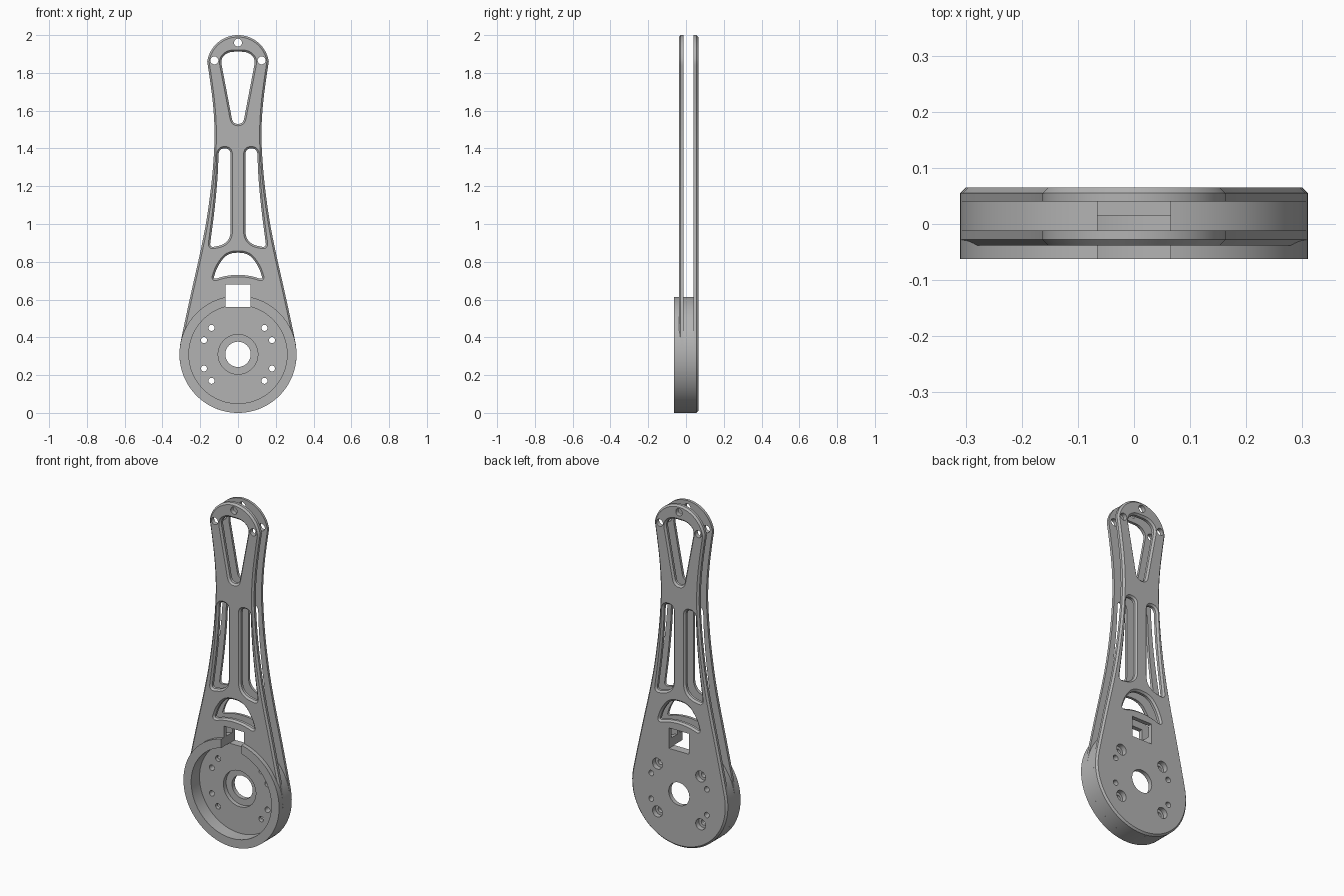
import bpy, bmesh, math
from mathutils import Vector

if "Cube" in bpy.data.objects:
    bpy.data.objects.remove(bpy.data.objects["Cube"])

HUB_Z, HUB_R, CHAMFER = 0.31, 0.31, 0.01

metal = bpy.data.materials.new("grey metal")
metal.use_nodes = True
GREY = (0.45, 0.45, 0.45, 1)
metal.diffuse_color = GREY
metal.node_tree.nodes["Principled BSDF"].inputs["Base Color"].default_value = GREY


def arc(cx, cz, r, a0, a1, n):
    steps = [math.radians(a0 + (a1 - a0) * i / n) for i in range(n + 1)]
    return [Vector((cx + r * math.cos(a), cz + r * math.sin(a))) for a in steps]


def spline(pts, n=5):
    """Smooth open curve through the points."""
    p = [Vector(q) for q in pts]
    p = [2 * p[0] - p[1]] + p + [2 * p[-1] - p[-2]]
    out = []
    for a, b, c, d in zip(p, p[1:], p[2:], p[3:]):
        for i in range(n):
            t = i / n
            out.append((2 * b + (c - a) * t + (2 * a - 5 * b + 4 * c - d) * t * t
                        + (3 * b - a - 3 * c + d) * t ** 3) / 2)
    return out + [p[-2]]


def rounded(corners, n=7):
    """Closed polygon whose corners (x, z, cut) are rounded."""
    out = []
    for i, (x, z, cut) in enumerate(corners):
        v = Vector((x, z))
        a = Vector(corners[i - 1][:2]) - v
        b = Vector(corners[(i + 1) % len(corners)][:2]) - v
        a = v + a.normalized() * min(cut, a.length * 0.48)
        b = v + b.normalized() * min(cut, b.length * 0.48)
        for k in range(n + 1):
            t = k / n
            out.append(a * (1 - t) ** 2 + v * 2 * t * (1 - t) + b * t * t)
    return out


def mirror(loop):
    return [Vector((-p.x, p.y)) for p in reversed(loop)]


def offset(loop, d):
    """Shift a loop to the left of its direction of travel."""
    out = []
    for i, p in enumerate(loop):
        a = (p - loop[i - 1]).normalized()
        b = (loop[(i + 1) % len(loop)] - p).normalized()
        n = Vector((-a.y - b.y, a.x + b.x)).normalized()
        out.append(p + n * d / max(0.5, n.dot(Vector((-a.y, a.x)))))
    return out


def finish(name, bm):
    bmesh.ops.recalc_face_normals(bm, faces=bm.faces)
    mesh = bpy.data.meshes.new(name)
    bm.to_mesh(mesh)
    bm.free()
    mesh.materials.append(metal)
    ob = bpy.data.objects.new(name, mesh)
    bpy.context.collection.objects.link(ob)
    return ob


def plate(name, outline, windows, inner_y, outer_y):
    """Flat plate with windows, chamfered on its outer face."""
    bm = bmesh.new()
    mid_y = outer_y - math.copysign(CHAMFER, outer_y - inner_y)
    caps = [[], []]
    for loop in [outline] + [list(reversed(w)) for w in windows]:
        layers = [(inner_y, loop), (mid_y, loop), (outer_y, offset(loop, CHAMFER))]
        rings = [[bm.verts.new((p.x, y, p.y)) for p in pts] for y, pts in layers]
        for r0, r1 in zip(rings, rings[1:]):
            for i in range(len(loop)):
                bm.faces.new((r0[i - 1], r0[i], r1[i], r1[i - 1]))
        for cap, ring in zip(caps, (rings[0], rings[2])):
            cap += [bm.edges.get((ring[i - 1], ring[i])) for i in range(len(ring))]
    for cap in caps:
        bmesh.ops.triangle_fill(bm, edges=cap, use_beauty=True, normal=(0, -1, 0))
    return finish(name, bm)


def lathe(name, profile, n=96):
    """Closed (radius, y) profile turned about the hub axis."""
    bm = bmesh.new()
    rings = []
    for r, y in profile:
        rings.append([bm.verts.new((p.x, y, p.y)) for p in arc(0, HUB_Z, r, 0, 360, n)[:-1]])
    for j in range(len(rings)):
        for i in range(n):
            bm.faces.new((rings[j - 1][i - 1], rings[j - 1][i], rings[j][i], rings[j][i - 1]))
    return finish(name, bm)


def prism(loop, y0=-0.2, y1=0.2):
    """Cutter running through the plates along y."""
    bm = bmesh.new()
    a, b = [[bm.verts.new((p.x, y, p.y)) for p in loop] for y in (y0, y1)]
    bm.faces.new(a)
    bm.faces.new(b)
    for i in range(len(loop)):
        bm.faces.new((a[i - 1], a[i], b[i], b[i - 1]))
    ob = finish("cutter", bm)
    ob.hide_render = True
    return ob


def drill(x, z, r, n=24, **depth):
    return prism(arc(x, z, r, 0, 360, n)[:-1], **depth)


def cut(ob, cutters):
    for c in cutters:
        mod = ob.modifiers.new("cut", 'BOOLEAN')
        mod.operation, mod.solver, mod.object = 'DIFFERENCE', 'EXACT', c
    bpy.context.view_layer.update()
    graph = bpy.context.evaluated_depsgraph_get()
    mesh = bpy.data.meshes.new_from_object(ob.evaluated_get(graph))
    ob.modifiers.clear()
    ob.data = mesh


# Arm outline: waisted sides between a round tip and the hub circle
side = spline([(0.305, 0.37), (0.282, 0.48), (0.245, 0.65), (0.2, 0.85), (0.167, 1.02),
               (0.14, 1.22), (0.126, 1.4), (0.125, 1.52), (0.133, 1.64), (0.148, 1.76),
               (0.163, 1.86)])
tip = arc(0, 1.835, 0.165, 9, 171, 36)[1:-1]
hub = arc(0, HUB_Z, HUB_R, 169, 371, 60)[1:-1]
outline = side + tip + mirror(side) + hub

# Windows: tapered top opening, two long slots, low arch
top_half = [(0.027, 1.53, 0.03), (0.093, 1.875, 0.035), (0.05, 1.912, 0.03)]
top_window = rounded(top_half + [(-x, z, c) for x, z, c in reversed(top_half)])
slot = rounded([(0.039, 0.93, 0.04), (0.075, 0.89, 0.03), (0.15, 0.875, 0.025),
                (0.123, 1.08, 0.08), (0.107, 1.25, 0.08), (0.102, 1.4, 0.035),
                (0.039, 1.4, 0.035)])
arch_half = [(0, 0.732, 0.03), (0.065, 0.726, 0.03), (0.132, 0.706, 0.02),
             (0.11, 0.775, 0.04), (0.055, 0.848, 0.05)]
arch = rounded(arch_half + [(-x, z, c) for x, z, c in reversed(arch_half[1:])])
windows = [top_window, slot, mirror(slot), arch]

front_plate = plate("front_plate", outline, windows, -0.012, -0.038)
back_plate = plate("back_plate", outline, windows, 0.04, 0.065)
motor_cup = lathe("motor_cup", [(HUB_R, -0.0625), (HUB_R, 0.04), (0.105, 0.04),
                                (0.105, 0.015), (0.26, 0.015), (0.26, -0.0625)])

# Holes: tip bolts, hub screws with recessed heads, pins, shaft and cable notch
tip_bolts = [drill(x, z, 0.021) for x, z in ((0, 1.96), (0.125, 1.866), (-0.125, 1.866))]
screws, heads = [], []
for sx in (-1, 1):
    for sz in (-1, 1):
        screws.append(drill(sx * 0.14, HUB_Z + sz * 0.14, 0.016))
        screws.append(drill(sx * 0.18, HUB_Z + sz * 0.075, 0.016))
        heads.append(drill(sx * 0.14, HUB_Z + sz * 0.14, 0.032, y0=0.036))
shaft = drill(0, HUB_Z, 0.067, 48)
notch = prism([Vector(p) for p in ((-0.065, 0.56), (0.065, 0.56), (0.065, 0.68), (-0.065, 0.68))])
cup_space = drill(0, HUB_Z, 0.285, 96)

cut(front_plate, tip_bolts + [cup_space, notch])
cut(back_plate, tip_bolts + screws + heads + [shaft, notch])
cut(motor_cup, screws + heads + [notch])

for c in tip_bolts + screws + heads + [shaft, notch, cup_space]:
    bpy.data.objects.remove(c)

# Smooth curved walls, crisp edges
for ob in (front_plate, back_plate, motor_cup):
    bpy.ops.object.select_all(action='DESELECT')
    ob.select_set(True)
    bpy.context.view_layer.objects.active = ob
    bpy.ops.object.shade_smooth_by_angle(angle=math.radians(30))
